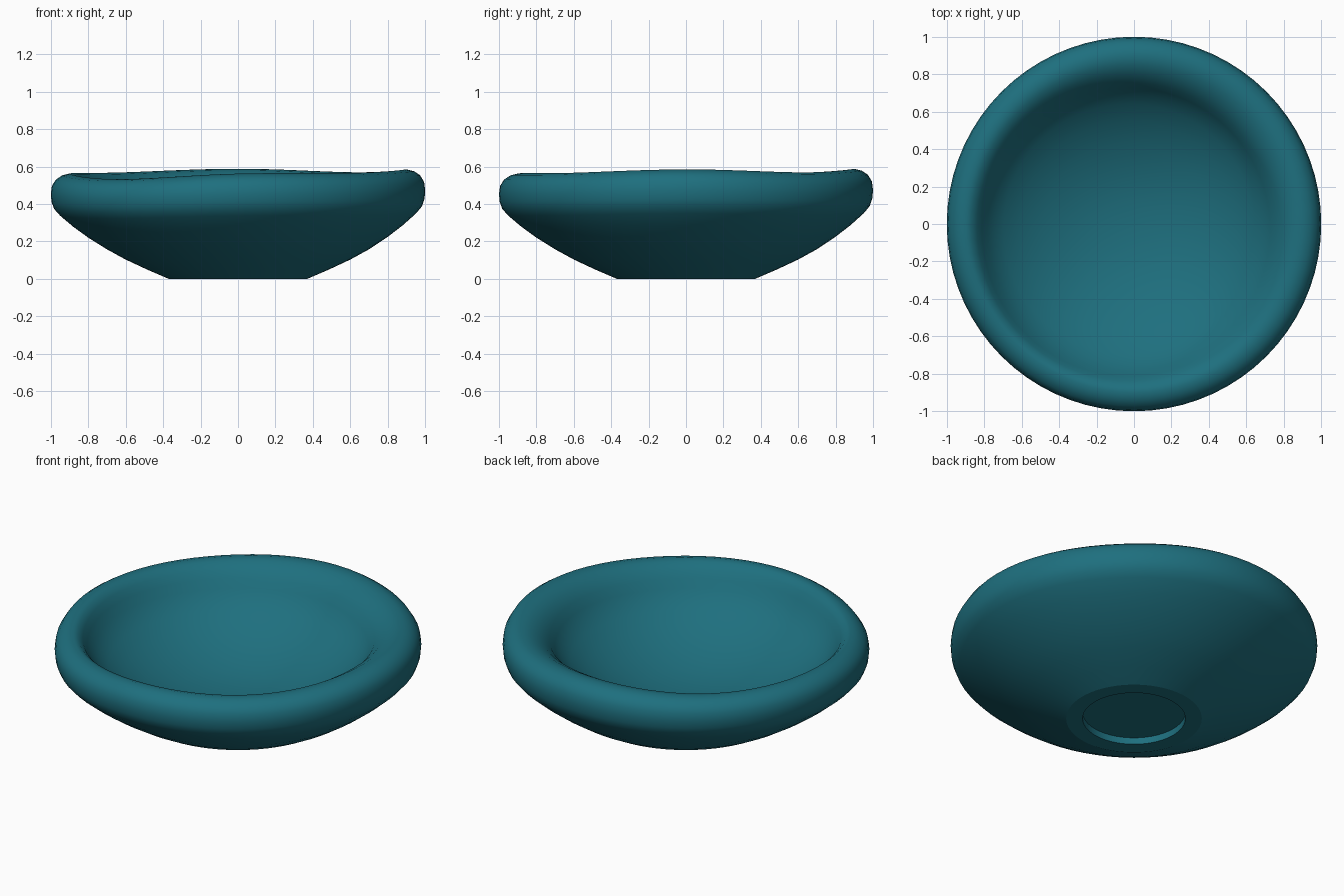
import bpy, bmesh, math

if "Cube" in bpy.data.objects:
    bpy.data.objects.remove(bpy.data.objects["Cube"])

SEG = 72
# Rim height change every 45 degrees, starting at +x: a slightly uneven hand-thrown rim
WAVE = [0.003, -0.013, 0.006, -0.014, -0.020, -0.050, -0.020, -0.016]


def wave(a):
    # smooth periodic interpolation of the rim heights
    t = a / (2 * math.pi) * 8
    i = int(t) % 8
    f = t - int(t)
    p0, p1, p2, p3 = (WAVE[(i + k) % 8] for k in (-1, 0, 1, 2))
    return p1 + 0.5 * f * (p2 - p0 + f * (2 * p0 - 5 * p1 + 4 * p2 - p3
                                          + f * (3 * (p1 - p2) + p3 - p0)))


# Half section (radius, height): foot recess, outside, rim top
OUTER = [(0, 0.04), (0.28, 0.04), (0.28, 0), (0.37, 0), (0.48, 0.047),
         (0.60, 0.103), (0.70, 0.158), (0.80, 0.224), (0.88, 0.285),
         (0.95, 0.347), (0.982, 0.385), (0.996, 0.425), (1.0, 0.47),
         (0.994, 0.515), (0.973, 0.55), (0.94, 0.572), (0.90, 0.582)]
# Rim top down the inner wall to the floor
INNER = [(0.86, 0.574), (0.82, 0.546), (0.785, 0.503), (0.755, 0.455),
         (0.72, 0.408), (0.67, 0.36), (0.58, 0.295), (0.46, 0.232),
         (0.30, 0.175), (0.15, 0.148), (0, 0.14)]

bm = bmesh.new()
rings = []
for j, (r, z) in enumerate(OUTER + INNER):
    # the hollow sits slightly off centre
    inside = j - len(OUTER) + 1
    off = -0.028 * min(1, max(0, inside / 3))
    if r == 0:
        rings.append([bm.verts.new((off, off, z))] * SEG)
        continue
    w = min(1, max(0, (z - 0.15) / 0.4))
    ring = []
    for k in range(SEG):
        a = 2 * math.pi * k / SEG
        ring.append(bm.verts.new((r * math.cos(a) + off, r * math.sin(a) + off,
                                  z + w * wave(a))))
    rings.append(ring)
for lo, hi in zip(rings, rings[1:]):
    for k in range(SEG):
        n = (k + 1) % SEG
        bm.faces.new(list(dict.fromkeys((lo[k], lo[n], hi[n], hi[k]))))
bmesh.ops.recalc_face_normals(bm, faces=bm.faces)
# Crisp outer edge of the foot
for k in range(SEG):
    bm.edges.get((rings[3][k], rings[3][(k + 1) % SEG])).smooth = False
mesh = bpy.data.meshes.new("bowl")
bm.to_mesh(mesh)
bm.free()

# Bowl object with one teal glaze
bowl = bpy.data.objects.new("bowl", mesh)
bpy.context.collection.objects.link(bowl)
glaze = bpy.data.materials.new("teal glaze")
glaze.diffuse_color = (0.013, 0.160, 0.210, 1)
glaze.use_nodes = True
glaze.node_tree.nodes["Principled BSDF"].inputs["Base Color"].default_value = glaze.diffuse_color
mesh.materials.append(glaze)
bpy.context.view_layer.objects.active = bowl
bowl.select_set(True)
bpy.ops.object.shade_smooth_by_angle(angle=math.radians(40))
